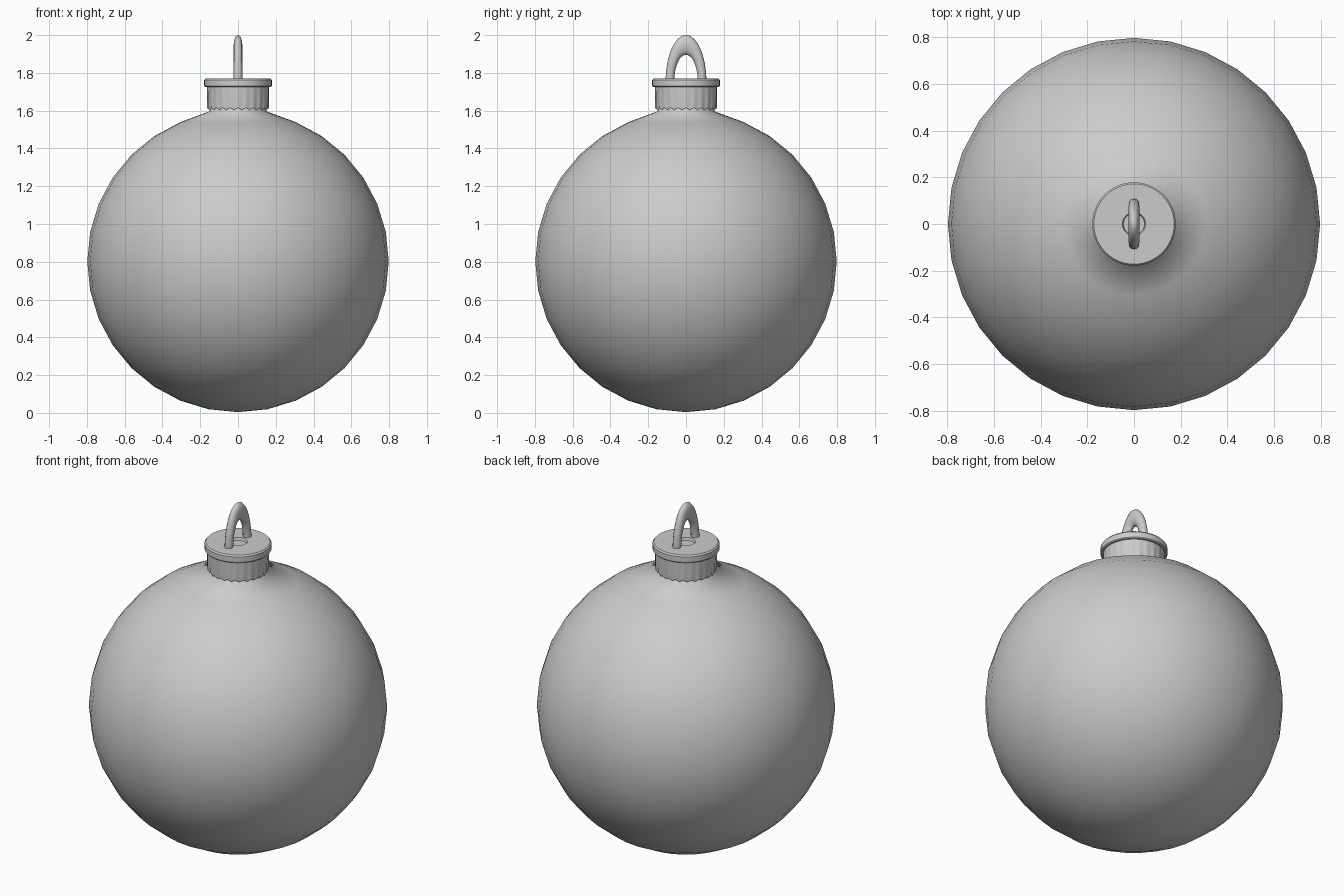
import bpy, bmesh
from math import sin, cos, pi, radians

if "Cube" in bpy.data.objects:
    bpy.data.objects.remove(bpy.data.objects["Cube"])


def lathe(name, profile, segs, wave=None, sharp=None):
    """Spin (r, z) points about z; wave(angle, index) gives (dr, dz)."""
    bm = bmesh.new()
    rings = []
    for i, (r, z) in enumerate(profile):
        if r == 0:
            rings.append([bm.verts.new((0, 0, z))] * segs)
            continue
        ring = []
        for k in range(segs):
            a = 2 * pi * k / segs
            dr, dz = wave(a, i) if wave else (0, 0)
            ring.append(bm.verts.new(((r + dr) * cos(a), (r + dr) * sin(a), z + dz)))
        rings.append(ring)
    for lo, hi in zip(rings, rings[1:]):
        for k in range(segs):
            n = (k + 1) % segs
            quad = list(dict.fromkeys((lo[k], lo[n], hi[n], hi[k])))
            bm.faces.new(quad)
    return finish(name, bm, sharp)


def finish(name, bm, sharp=None):
    bmesh.ops.recalc_face_normals(bm, faces=bm.faces)
    me = bpy.data.meshes.new(name)
    bm.to_mesh(me)
    bm.free()
    ob = bpy.data.objects.new(name, me)
    bpy.context.collection.objects.link(ob)
    bpy.ops.object.select_all(action='DESELECT')
    ob.select_set(True)
    bpy.context.view_layer.objects.active = ob
    if sharp:
        bpy.ops.object.shade_smooth_by_angle(angle=radians(sharp))
    else:
        bpy.ops.object.shade_smooth()
    return ob


# Glass ball: 32 x 16 sphere, open at the top with a short neck
R, ZC = 0.798, 0.802
ball = [(R * sin(pi * i / 16), ZC - R * cos(pi * i / 16)) for i in range(1, 15)]
lathe("ball", [(0, ZC - R)] + ball + [(0.15, 1.597), (0.145, 1.7)], 32)

# Cap skirt: fluted towards a scalloped lower edge
FLUTES = 24


def flute(a, i):
    f = (1.0, 0.6, 0.0)[i]
    return 0.004 * f * cos(FLUTES * a), (0.007 * cos(FLUTES * a) if i == 0 else 0)


lathe("cap_skirt", [(0.161, 1.61), (0.163, 1.66), (0.165, 1.73)], FLUTES * 4, flute, 50)

# Cap lid: overhanging disc with a small dimple in the centre
lathe("cap_lid", [(0.15, 1.725), (0.174, 1.725), (0.179, 1.73), (0.179, 1.762),
                  (0.172, 1.77), (0.05, 1.77), (0.045, 1.755), (0, 1.755)], 48, sharp=40)

# Hanging loop: upper half of a stretched ring, standing in the y-z plane
bm = bmesh.new()
MAJ, MIN, N, M = 0.085, 0.023, 24, 12
rings = []
for i in range(N + 1):
    a = pi * i / N
    ring = []
    for k in range(M):
        t = 2 * pi * k / M
        r = MAJ + MIN * cos(t)
        ring.append(bm.verts.new((MIN * sin(t), r * cos(a), 1.755 + 2.27 * r * sin(a))))
    rings.append(ring)
for lo, hi in zip(rings, rings[1:]):
    for k in range(M):
        n = (k + 1) % M
        bm.faces.new((lo[k], lo[n], hi[n], hi[k]))
finish("hanging_loop", bm)
